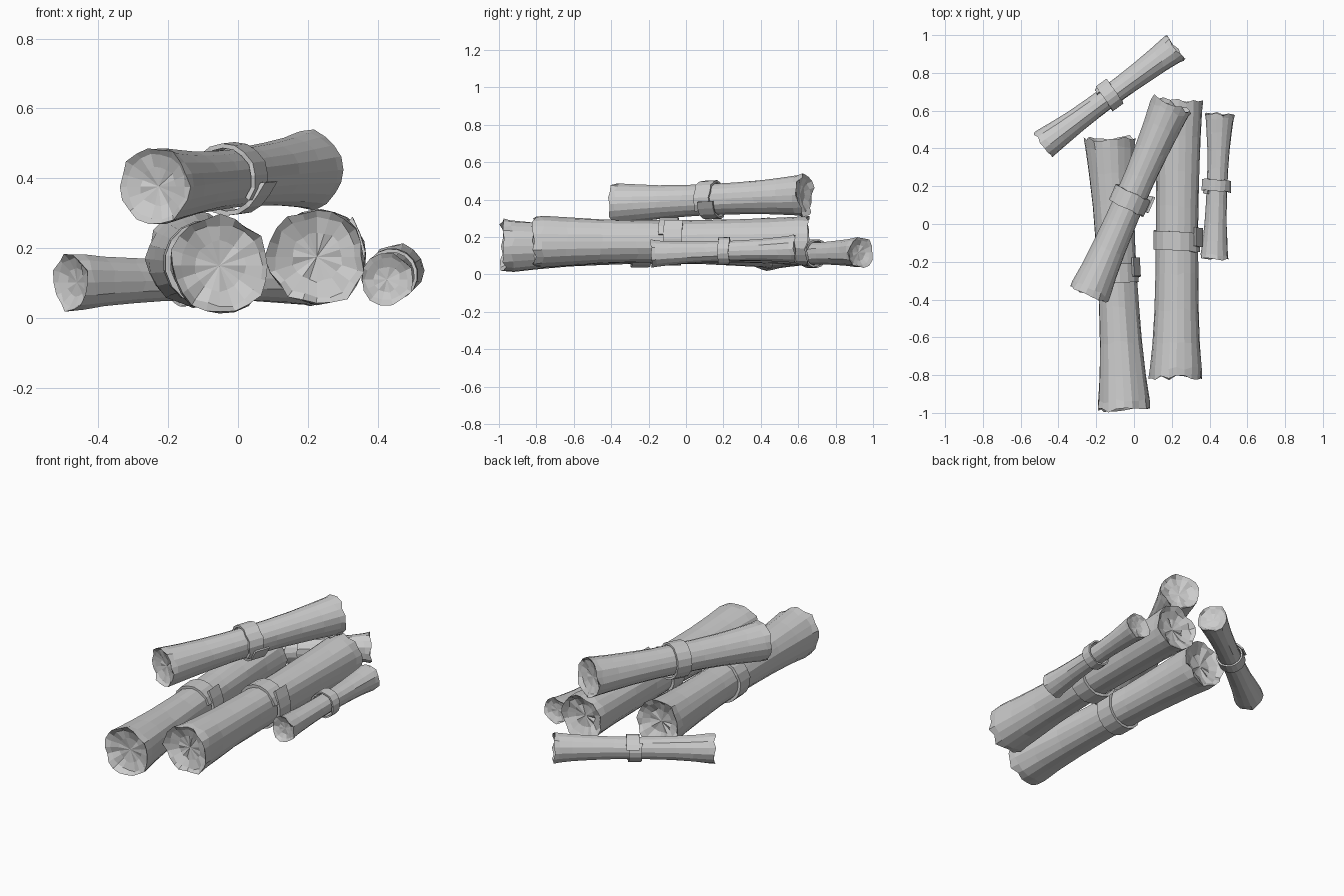
import bpy, bmesh, math, random
from mathutils import Vector

if "Cube" in bpy.data.objects:
    bpy.data.objects.remove(bpy.data.objects["Cube"])

random.seed(7)


def frame(a, b):
    # axis direction, sideways vector and upward vector of a log
    d = (b - a).normalized()
    u = d.cross(Vector((0, 0, 1))).normalized()
    return d, u, u.cross(d)


def finish(bm, name):
    bmesh.ops.recalc_face_normals(bm, faces=bm.faces)
    mesh = bpy.data.meshes.new(name)
    bm.to_mesh(mesh)
    bm.free()
    obj = bpy.data.objects.new(name, mesh)
    bpy.context.collection.objects.link(obj)


def bridge(bm, r0, r1):
    n = len(r0)
    for i in range(n):
        j = (i + 1) % n
        bm.faces.new((r0[i], r0[j], r1[j], r1[i]))


def log(name, a, b, r_front, r_back, waist, sides):
    a, b = Vector(a), Vector(b)
    d, u, v = frame(a, b)
    length = (b - a).length
    bm = bmesh.new()
    wobble = [random.uniform(-0.03, 0.03) for _ in range(sides)]

    def ring(s, r, rj=0.0, sj=0.0):
        verts = []
        for i in range(sides):
            t = 2 * math.pi * i / sides
            rr = r * (1 + wobble[i] + random.uniform(-rj, rj))
            p = a + d * (s + random.uniform(-sj, sj))
            verts.append(bm.verts.new(p + (u * math.cos(t) + v * math.sin(t)) * rr))
        return verts

    # flared bark, jagged at both rims, with dished ends
    r = max(r_front, r_back)
    rings = [ring(r * 0.32, r_front * 0.5, 0.06, r * 0.05),
             ring(r * 0.2, r_front * 0.82, 0.05, r * 0.06)]
    for t in (0, 0.04, 0.13, 0.25, 0.38, 0.5, 0.62, 0.75, 0.87, 0.96, 1):
        k = 2 * t - 1
        end = r_front if k < 0 else r_back
        rad = waist + (end - waist) * abs(k) ** 2.2
        rim = t in (0, 1)
        inset = r * 0.08 * (1 if t == 0 else -1 if t == 1 else 0)
        rings.append(ring(t * length + inset, rad * (0.98 if rim else 1),
                          0.06 if rim else 0.015, r * 0.1 if rim else 0.01))
    rings += [ring(length - r * 0.2, r_back * 0.82, 0.05, r * 0.06),
              ring(length - r * 0.32, r_back * 0.5, 0.06, r * 0.05)]
    for p, q in zip(rings, rings[1:]):
        bridge(bm, p, q)
    for loop, s in ((rings[0], r * 0.36), (rings[-1], length - r * 0.36)):
        c = bm.verts.new(a + d * s)
        for i in range(sides):
            bm.faces.new((loop[i], loop[(i + 1) % sides], c))
    finish(bm, name)


def strap(name, a, b, pos, r, width, knot_deg):
    # strip wound once round the log, its loose end overlapping
    a, b = Vector(a), Vector(b)
    d, u, v = frame(a, b)
    mid = a.lerp(b, pos)
    bm = bmesh.new()
    steps, turn = 18, 2 * math.pi + 0.55
    sections = []
    for i in range(steps + 1):
        f = i / steps
        t = math.radians(knot_deg) - 0.3 + turn * f
        ro = r * (0.97 + 0.07 * f + (0.1 if i == steps else 0))
        ri = ro - r * 0.13
        n = u * math.cos(t) + v * math.sin(t)
        slip = width * 0.3 * (f - 0.5) + random.uniform(-0.004, 0.004)
        sections.append([bm.verts.new(mid + n * rr + d * (slip + w * width / 2))
                         for rr, w in ((ri, -1), (ro, -1), (ro, 1), (ri, 1))])
    for p, q in zip(sections, sections[1:]):
        bridge(bm, p, q)
    bm.faces.new(sections[0])
    bm.faces.new(sections[-1])
    finish(bm, name)


# name, front end, back end, radii (front, back, waist), sides,
# strap position, radius, width and angle of the strap's overlap
LOGS = [
    ("left_log", (-0.05, -0.99, 0.15), (-0.13, 0.465, 0.17), (0.145, 0.138, 0.106), 20,
     0.51, 0.122, 0.10, 35),
    ("right_log", (0.225, -0.825, 0.175), (0.237, 0.66, 0.18), (0.142, 0.132, 0.112), 20,
     0.50, 0.13, 0.10, 35),
    ("top_log", (-0.243, -0.385, 0.375), (0.205, 0.645, 0.425), (0.113, 0.113, 0.083), 18,
     0.50, 0.103, 0.09, -20),
    ("back_stick", (-0.485, 0.415, 0.102), (0.225, 0.94, 0.117), (0.085, 0.085, 0.06), 14,
     0.50, 0.076, 0.07, 150),
    ("side_stick", (0.425, -0.19, 0.11), (0.455, 0.59, 0.137), (0.076, 0.078, 0.055), 14,
     0.50, 0.074, 0.06, 150),
]
for name, a, b, (rf, rb, rw), sides, pos, sr, width, knot in LOGS:
    log(name, a, b, rf, rb, rw, sides)
    strap(name + "_strap", a, b, pos, sr, width, knot)
